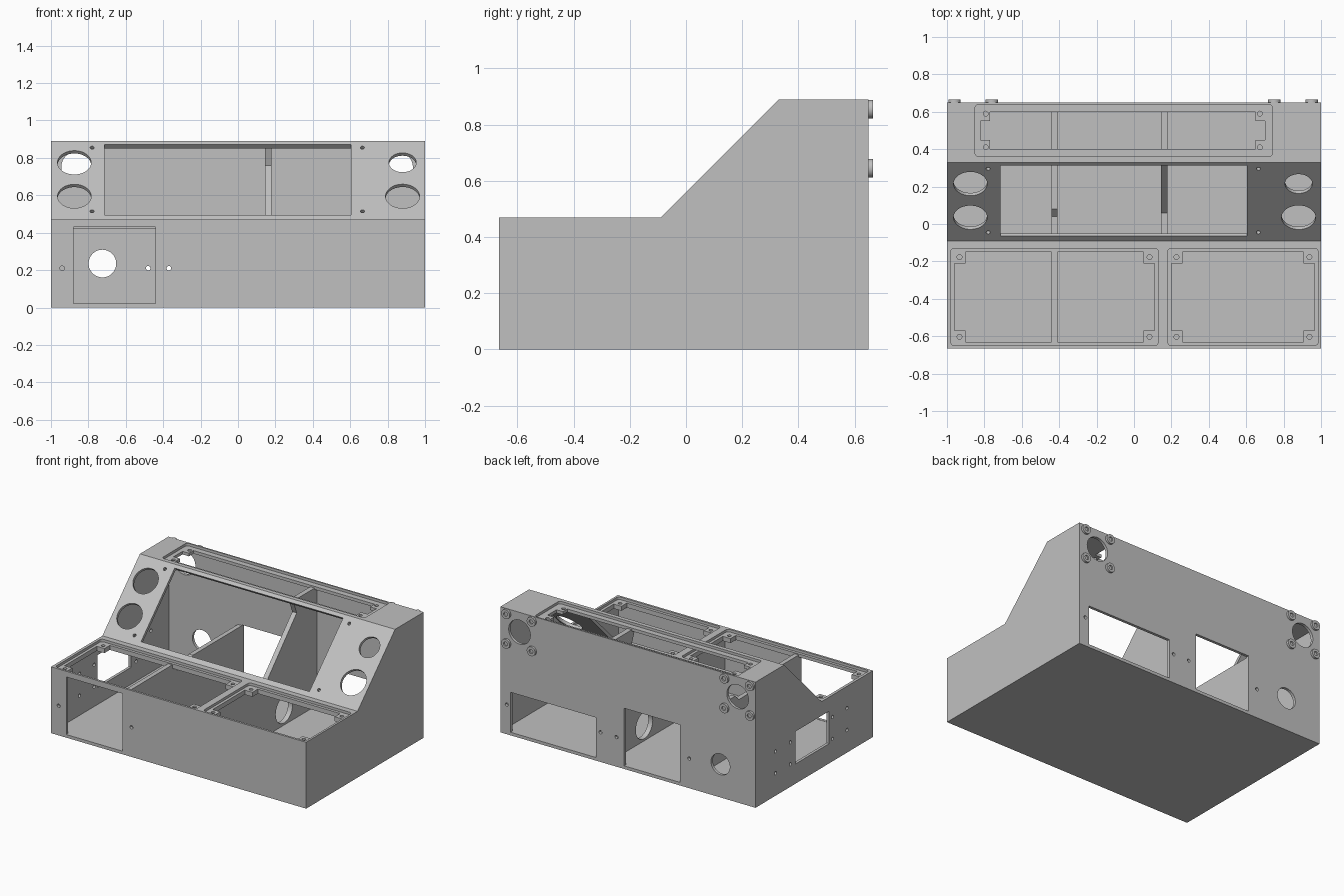
import bpy, bmesh, math
from mathutils import Vector, Matrix

cube = bpy.data.objects.get("Cube")
if cube:
    bpy.data.objects.remove(cube, do_unlink=True)

grey = bpy.data.materials.new("plain_grey")
grey.use_nodes = True
colour = (0.53, 0.53, 0.53, 1)
grey.diffuse_color = colour
grey.node_tree.nodes["Principled BSDF"].inputs["Base Color"].default_value = colour

WALL = 0.02
SLOPE = Vector((0, -1, 1)).normalized()


def finish(bm, name):
    bmesh.ops.recalc_face_normals(bm, faces=bm.faces)
    mesh = bpy.data.meshes.new(name)
    bm.to_mesh(mesh)
    bm.free()
    mesh.materials.append(grey)
    obj = bpy.data.objects.new(name, mesh)
    bpy.context.collection.objects.link(obj)
    return obj


def prism(bm, points, vec):
    """Extrude a planar outline along a vector."""
    face = bm.faces.new([bm.verts.new(p) for p in points])
    ext = bmesh.ops.extrude_face_region(bm, geom=[face])["geom"]
    bmesh.ops.translate(bm, vec=vec, verts=[v for v in ext if isinstance(v, bmesh.types.BMVert)])


def side_prism(bm, profile, x0, x1):
    prism(bm, [(x0, y, z) for y, z in profile], (x1 - x0, 0, 0))


def box(bm, x0, x1, y0, y1, z0, z1):
    side_prism(bm, [(y0, z0), (y1, z0), (y1, z1), (y0, z1)], x0, x1)


def cylinder(bm, centre, axis, radius, length, sides=32):
    rot = Vector(axis).to_track_quat("Z", "Y").to_matrix().to_4x4()
    bmesh.ops.create_cone(bm, cap_ends=True, segments=sides, radius1=radius, radius2=radius,
                          depth=length, matrix=Matrix.Translation(centre) @ rot)


def cut(obj, bm):
    """Subtract a helper mesh, then discard the helper."""
    tool = finish(bm, "cutter")
    tool.hide_render = True
    mod = obj.modifiers.new("cut", "BOOLEAN")
    mod.operation, mod.solver, mod.object = "DIFFERENCE", "EXACT", tool
    bpy.context.view_layer.objects.active = obj
    bpy.ops.object.modifier_apply(modifier=mod.name)
    bpy.data.objects.remove(tool, do_unlink=True)


def rounded(x0, x1, y0, y1, z, r):
    pts = []
    for i, (cx, cy) in enumerate([(x1 - r, y1 - r), (x0 + r, y1 - r), (x0 + r, y0 + r), (x1 - r, y0 + r)]):
        for k in range(5):
            a = math.pi / 2 * (i + k / 4)
            pts.append((cx + r * math.cos(a), cy + r * math.sin(a), z))
    return pts


def notched(x0, x1, y0, y1, z, t):
    """Rectangle with a square screw tab left in each corner."""
    return [(x, y, z) for x, y in [
        (x0 + t, y0), (x1 - t, y0), (x1 - t, y0 + t), (x1, y0 + t), (x1, y1 - t), (x1 - t, y1 - t),
        (x1 - t, y1), (x0 + t, y1), (x0 + t, y1 - t), (x0, y1 - t), (x0, y0 + t), (x0 + t, y0 + t)]]


# Hollow console shell
bm = bmesh.new()
side_prism(bm, [(-.665, 0), (-.665, .47), (-.09, .47), (.33, .89), (.65, .89), (.65, 0)], -1, 1)
shell = finish(bm, "console_shell")
bm = bmesh.new()
side_prism(bm, [(-.645, .02), (-.645, .42), (-.11, .42), (.32, .85), (.63, .85), (.63, .02)],
           -1 + WALL, 1 - WALL)
cut(shell, bm)

# Recessed panel seats, their openings and screw holes: recess, opening, surface height, tab
panels = [((-.98, .13, -.65, -.13), (-.96, .11, -.63, -.15), .47, .06),
          ((.18, .985, -.65, -.13), (.2, .965, -.63, -.15), .47, .06),
          ((-.85, .74, .36, .64), (-.82, .70, .40, .60), .89, .05)]
recess, opening, screws = bmesh.new(), bmesh.new(), bmesh.new()
for outer, inner, top, tab in panels:
    prism(recess, rounded(*outer, top - .018, .02), (0, 0, .1))
    prism(opening, notched(*inner, top - .1, tab), (0, 0, .15))
    for x in (inner[0] + .027, inner[1] - .027):
        for y in (inner[2] + .027, inner[3] - .027) if tab > .055 else (inner[2] + .01, inner[3] - .01):
            cylinder(screws, (x, y, top), (0, 0, 1), .013, .2, 16)
for cutter in (recess, opening, screws):
    cut(shell, cutter)


def slope_point(x, z):
    return Vector((x, z - .56, z))


# Sloped panel: display slot, button holes and screw holes
bm = bmesh.new()
lo, hi = slope_point(-.715, .495), slope_point(-.715, .872)
prism(bm, [lo + SLOPE * .05, hi + SLOPE * .05, hi - SLOPE * .05, lo - SLOPE * .05], (1.32, 0, 0))
for x, z, r in [(-.875, .775, .09), (-.875, .595, .09), (.88, .775, .073), (.88, .595, .091)]:
    cylinder(bm, slope_point(x, z), SLOPE, r, .1, 48)
for x in (-.78, .665):
    for z in (.515, .855):
        cylinder(bm, slope_point(x, z), SLOPE, .011, .1, 16)
cut(shell, bm)

# Front, rear and side windows with their fixing holes
bm = bmesh.new()
box(bm, -.88, -.44, -.7, -.63, .022, .43)
box(bm, .25, .92, .61, .7, .022, .305)
box(bm, -.41, .03, .61, .7, .022, .43)
box(bm, -1.05, -.95, -.175, .204, .14, .37)
for x in (-.94, -.37):
    cylinder(bm, (x, -.65, .21), (0, 1, 0), .012, .1, 16)
for x in (.95, .215, .09, -.48):
    cylinder(bm, (x, .65, .21), (0, 1, 0), .012, .1, 16)
for y in (.427, .26, -.21, -.375):
    for z in (.16, .315):
        cylinder(bm, (-1, y, z), (1, 0, 0), .012, .1, 16)
for x, z, r in [(-.86, .75, .085), (.85, .75, .085), (-.725, .235, .074)]:
    cylinder(bm, (x, .65, z), (0, 1, 0), r, .1, 48)
cut(shell, bm)

# Rear screw bosses around the two round ports
bm, bores = bmesh.new(), bmesh.new()
for port in (-.86, .85):
    for dx in (-.1, .1):
        for z in (.645, .855):
            cylinder(bm, (port + dx, .654, z), (0, 1, 0), .033, .022, 32)
            cylinder(bores, (port + dx, .665, z), (0, 1, 0), .015, .02, 16)
bosses = finish(bm, "rear_screw_bosses")
cut(bosses, bores)

# Low internal divider
bm = bmesh.new()
side_prism(bm, [(-.655, .01), (-.655, .445), (-.1, .445), (-.1, .385), (.04, .385),
                (.08, .425), (.64, .425), (.64, .01)], -.442, -.41)
low = finish(bm, "low_divider")

# Tall internal divider with a cable hole
bm = bmesh.new()
side_prism(bm, [(-.655, .01), (-.655, .445), (-.1, .445), (-.1, .40), (.06, .40), (.40, .76),
                (.36, .86), (.64, .86), (.64, .01)], .145, .18)
tall = finish(bm, "tall_divider")
bm = bmesh.new()
cylinder(bm, (.16, .26, .13), (1, 0, 0), .095, .1, 48)
cut(tall, bm)

# Smooth the round surfaces, keep the edges crisp
bpy.ops.object.select_all(action="DESELECT")
for obj in (shell, bosses, low, tall):
    obj.select_set(True)
bpy.context.view_layer.objects.active = shell
bpy.ops.object.shade_smooth_by_angle(angle=math.radians(30))
